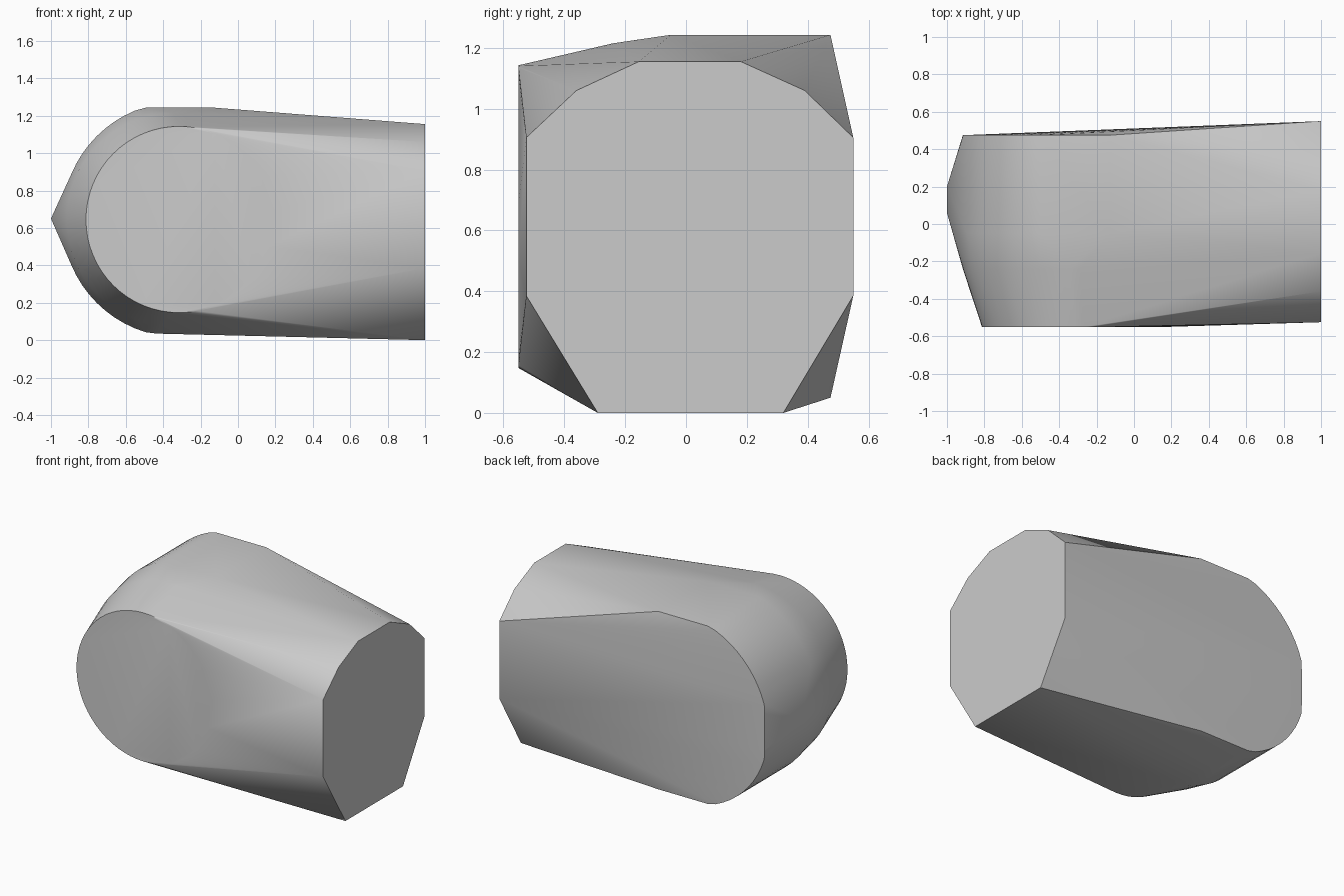
import bpy, bmesh
from math import cos, sin, tau, radians

cube = bpy.data.objects.get("Cube")
if cube:
    bpy.data.objects.remove(cube, do_unlink=True)

grey = bpy.data.materials.new("plain grey")
grey.use_nodes = True
colour = (0.6, 0.6, 0.6, 1)
grey.diffuse_color = colour
grey.node_tree.nodes["Principled BSDF"].inputs["Base Color"].default_value = colour

MID_Z = 0.645


def ring(y, cx, radius, low_x=-1, low_z=0, high_z=2, count=64):
    """Round cross-section facing y, trimmed flat where it passes the limits."""
    points = []
    for i in range(count):
        a = tau * i / count
        x = max(cx + radius * cos(a), low_x)
        z = min(max(MID_Z + radius * sin(a), low_z), high_z)
        points.append((x, y, z))
    return points


# Rounded nose: front disc, bulging middle, trimmed back disc
points = ring(-0.55, -0.315, 0.498)
points += ring(-0.24, -0.345, 0.57)
for y in (-0.05, 0.2):
    points += ring(y, -0.31, 0.63, low_z=0.035, high_z=1.243)
points += ring(0.475, -0.31, 0.63, low_x=-0.915, low_z=0.05, high_z=1.243)

# Short ridge at the tip of the nose
points += [(-1, 0.06, 0.65), (-1, 0.2, 0.65)]

# Flat faceted end
end = [(-0.29, 0), (0.32, 0), (0.55, 0.385), (0.55, 0.905), (0.39, 1.06),
       (0.18, 1.155), (-0.155, 1.155), (-0.36, 1.06), (-0.525, 0.905), (-0.525, 0.385)]
points += [(1, y, z) for y, z in end]

# Wrap everything in one tight convex shell
bm = bmesh.new()
for p in points:
    bm.verts.new(p)
bmesh.ops.remove_doubles(bm, verts=bm.verts, dist=0.001)
bmesh.ops.convex_hull(bm, input=bm.verts, use_existing_faces=False)
loose = [v for v in bm.verts if not v.link_faces]
bmesh.ops.delete(bm, geom=loose, context='VERTS')
bmesh.ops.dissolve_limit(bm, angle_limit=radians(0.5), verts=bm.verts, edges=bm.edges)
bmesh.ops.recalc_face_normals(bm, faces=bm.faces)

mesh = bpy.data.meshes.new("rounded_block")
bm.to_mesh(mesh)
bm.free()
mesh.materials.append(grey)
block = bpy.data.objects.new("rounded_block", mesh)
bpy.context.collection.objects.link(block)

bpy.ops.object.select_all(action='DESELECT')
block.select_set(True)
bpy.context.view_layer.objects.active = block
bpy.ops.object.shade_smooth_by_angle(angle=radians(30))
